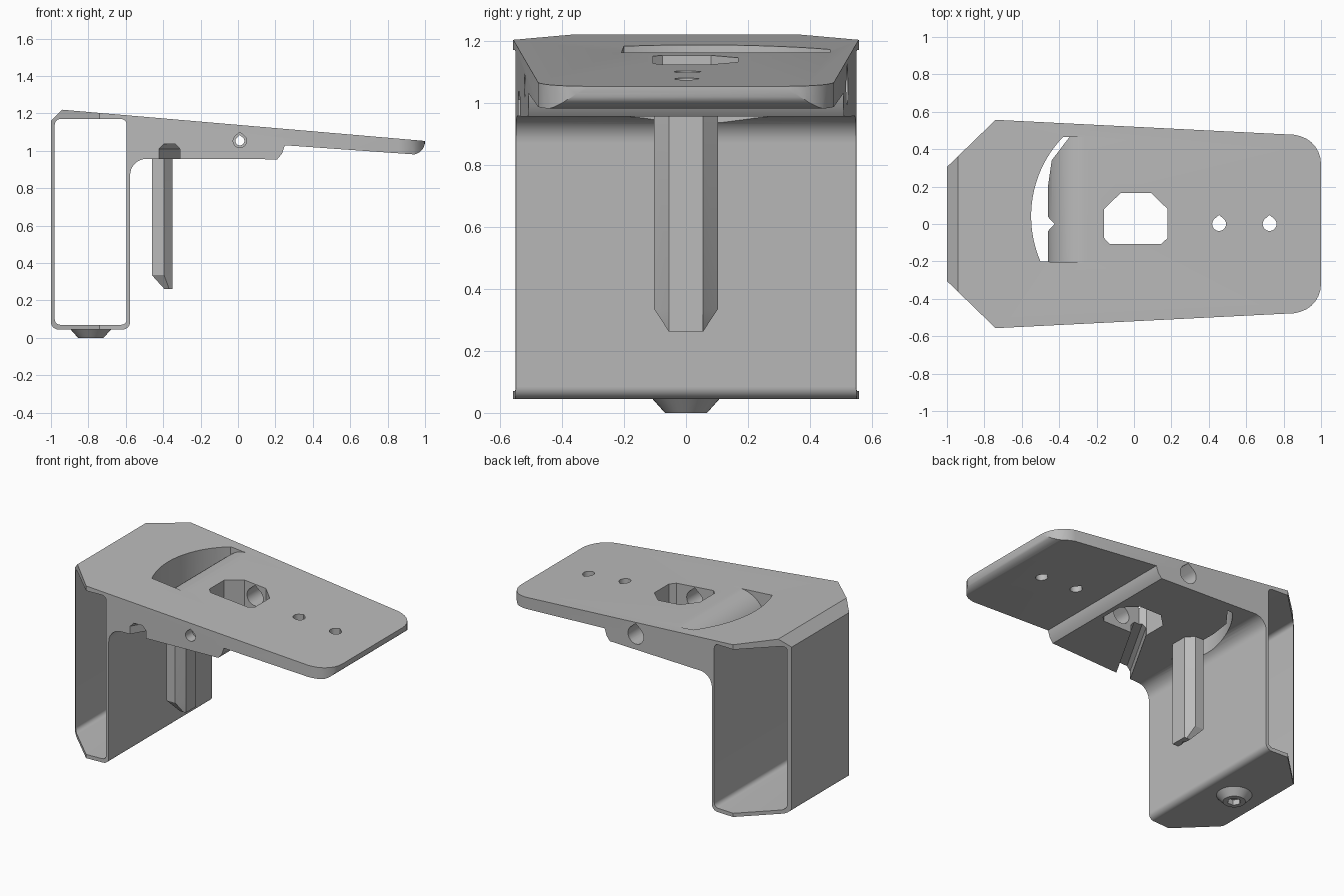
import bpy, bmesh
from math import sin, cos, radians, pi

if "Cube" in bpy.data.objects:
    bpy.data.objects.remove(bpy.data.objects["Cube"])

grey = bpy.data.materials.new("plain_grey")
grey.use_nodes = True
grey.diffuse_color = (0.5, 0.5, 0.5, 1)
grey.node_tree.nodes["Principled BSDF"].inputs["Base Color"].default_value = (0.5, 0.5, 0.5, 1)


def arc(cx, cy, r, a, b, n=8, ry=None):
    """Points on an arc from angle a to b, in degrees."""
    ry = r if ry is None else ry
    steps = [radians(a + (b - a) * i / n) for i in range(n + 1)]
    return [(cx + r * cos(t), cy + ry * sin(t)) for t in steps]


def teardrop(cx, cy, r):
    """Round hole with a small peak at the top."""
    return arc(cx, cy, r, 135, 405, 24) + [(cx, cy + r * 1.3)]


def loft(name, rings):
    """Closed solid through rings with equal point counts."""
    bm = bmesh.new()
    loops = [[bm.verts.new(p) for p in ring] for ring in rings]
    n = len(loops[0])
    for a, b in zip(loops, loops[1:]):
        for i in range(n):
            bm.faces.new((a[i], a[(i + 1) % n], b[(i + 1) % n], b[i]))
    bm.faces.new(loops[0])
    bm.faces.new(loops[-1])
    bmesh.ops.recalc_face_normals(bm, faces=bm.faces)
    mesh = bpy.data.meshes.new(name)
    bm.to_mesh(mesh)
    bm.free()
    mesh.materials.append(grey)
    obj = bpy.data.objects.new(name, mesh)
    bpy.context.collection.objects.link(obj)
    return obj


def prism(name, pts, axis, lo, hi):
    if axis == "y":
        return loft(name, [[(a, h, b) for a, b in pts] for h in (lo, hi)])
    return loft(name, [[(a, b, h) for a, b in pts] for h in (lo, hi)])


def boolean(obj, tool, operation):
    """Apply a boolean and discard the tool."""
    bpy.ops.object.select_all(action="DESELECT")
    bpy.context.view_layer.objects.active = obj
    obj.select_set(True)
    mod = obj.modifiers.new("cut", "BOOLEAN")
    mod.object, mod.operation, mod.solver = tool, operation, "EXACT"
    bpy.ops.object.modifier_apply(modifier=mod.name)
    bpy.data.objects.remove(tool)


# Side profile: hollow post, sloping arm, stepped underside
side = [(-1, 1.16), (-0.94, 1.22), (1, 1.053)]
side += arc(0.93, 1.05, 0.07, 0, -80, 6)
side += [(0.25, 1.03), (0.235, 0.985), (0.21, 0.955)]
side += arc(-0.49, 0.87, 0.087, 90, 180)
side += arc(-0.617, 0.085, 0.04, 0, -90)
side += arc(-0.96, 0.085, 0.04, 270, 180)
body = prism("bracket_body", side, "y", -0.7, 0.7)

# Plan outline trims the extrusion
half = [(-1, 0.305), (-0.74, 0.557), (0.86, 0.477)] + arc(0.85, 0.32, 0.15, 75, 0, 6, 0.155)
plan = half + [(x, -y) for x, y in reversed(half)]
boolean(body, prism("plan_cutter", plan, "z", -0.5, 2), "INTERSECT")

# Rounded opening through the post
window = []
for cx, cz, a in ((-0.625, 1.14, 0), (-0.95, 1.14, 90), (-0.95, 0.1, 180), (-0.625, 0.1, 270)):
    window += arc(cx, cz, 0.03, a, a + 90, 6)
boolean(body, prism("window_cutter", window, "y", -1, 1), "DIFFERENCE")

# Locking peg with a grooved back and tapered tip
section = [(-0.46, 0.038), (-0.46, 0.103), (-0.395, 0.103), (-0.35, 0.055)]
section = section + [(x, -y) for x, y in reversed(section)] + [(-0.425, 0)]
tip = [(-0.35 + (x + 0.35) * 0.4, max(-0.055, min(0.055, y * 0.55 if x < -0.4 else y)))
       for x, y in section]
peg = loft("peg", [[(x, y, 0.262) for x, y in tip],
                   [(x, y, 0.335) for x, y in section],
                   [(x, y, 1.0) for x, y in section]])
boolean(body, peg, "UNION")

# Curved slot: through cut plus a rounded ramp down into it
sweep = arc(0.06, 0.042, 0.61, 203.4, 136.1, 24)
slot = sweep + [(-0.345, 0.465), (-0.44, 0.34), (-0.46, 0.2), (-0.46, 0.038),
                (-0.425, 0), (-0.46, -0.038), (-0.46, -0.2)]
boolean(body, prism("slot_cutter", slot, "z", 0.8, 1.5), "DIFFERENCE")
ramp_side = arc(-0.26, 0.962, 0.2, 180, 90, 12, 0.2) + [(-0.26, 1.4), (-0.6, 1.4), (-0.6, 0.962)]
ramp = prism("ramp_cutter", ramp_side, "y", -0.5, 0.6)
pocket = sweep + [(-0.2, 0.465), (-0.2, -0.21)]
boolean(ramp, prism("pocket_limit", pocket, "z", 0.5, 1.6), "INTERSECT")
boolean(body, ramp, "DIFFERENCE")

# Eight-sided pocket and two small holes in the arm
octagon = [(-0.16, 0.08), (-0.07, 0.167), (0.09, 0.167), (0.18, 0.08),
           (0.18, -0.075), (0.145, -0.107), (-0.13, -0.107), (-0.16, -0.075)]
boolean(body, prism("octagon_cutter", octagon, "z", 0.8, 1.4), "DIFFERENCE")
for x in (0.455, 0.725):
    boolean(body, prism("hole_cutter", teardrop(x, 0, 0.037), "z", 0.8, 1.4), "DIFFERENCE")

# Stepped cross bore
for r, lo, hi in ((0.06, -0.35, 0.7), (0.024, -0.7, 0), (0.036, -0.7, -0.45)):
    boolean(body, prism("bore_cutter", teardrop(0.01, 1.053, r), "y", lo, hi), "DIFFERENCE")

# Slanted channel in the underside, from the edge to the pocket
channel = [(-0.42, 0.9), (-0.42, 1.01), (-0.395, 1.037), (-0.335, 1.037), (-0.31, 1.01), (-0.31, 0.9)]
channel_cutter = prism("channel_cutter", channel, "y", -0.7, -0.05)
for v in channel_cutter.data.vertices:
    v.co.x += 0.57 * (v.co.y + 0.535)
boolean(body, channel_cutter, "DIFFERENCE")

# Tapered foot with a hexagonal recess
foot = loft("foot", [[(x, y, z) for x, y in arc(-0.787, 0, r, 0, 350, 35)]
                     for r, z in ((0.068, 0), (0.108, 0.045), (0.108, 0.055))])
recess = prism("recess_cutter", arc(-0.787, 0, 0.042, 0, 300, 5), "z", -0.1, 0.035)
boolean(foot, recess, "DIFFERENCE")

for obj in (body, foot):
    bpy.ops.object.select_all(action="DESELECT")
    bpy.context.view_layer.objects.active = obj
    obj.select_set(True)
    bpy.ops.object.shade_smooth_by_angle(angle=radians(30))
